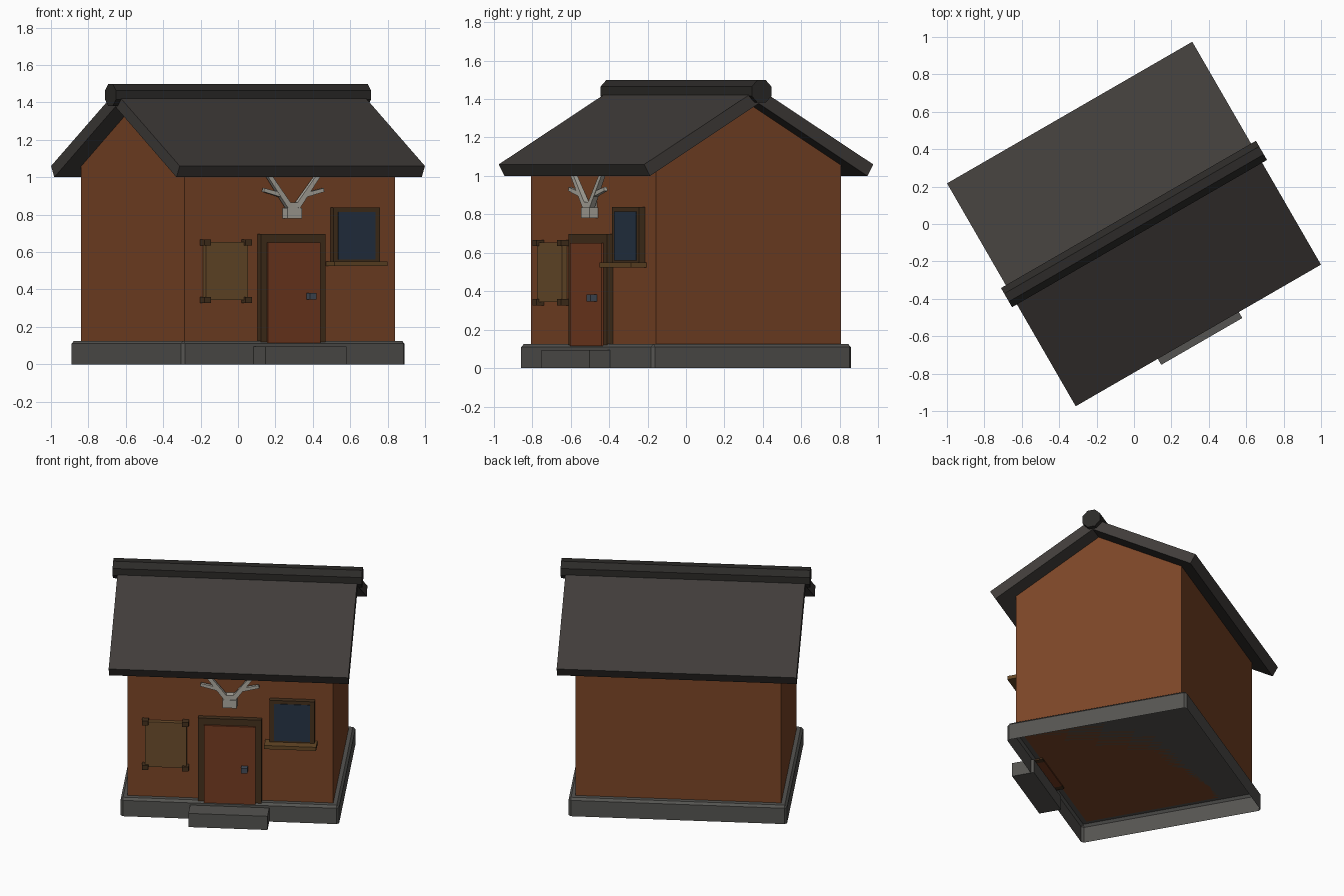
import bpy, bmesh, math
from mathutils import Matrix, Vector

if "Cube" in bpy.data.objects:
    bpy.data.objects.remove(bpy.data.objects["Cube"])

TURN = Matrix.Rotation(math.radians(30), 4, 'Z')  # whole house is turned on the plot

def mat(name, r, g, b):
    m = bpy.data.materials.new(name)
    m.diffuse_color = (r, g, b, 1)
    m.use_nodes = True
    m.node_tree.nodes["Principled BSDF"].inputs["Base Color"].default_value = m.diffuse_color
    return m

BROWN = mat("wall_brown", .20, .06, .02)
DOOR = mat("door_red_brown", .18, .045, .015)
TRIM = mat("dark_wood", .06, .03, .012)
SILL = mat("sill_wood", .13, .065, .02)
BOARD = mat("board_wood", .15, .075, .025)
ROOF = mat("roof_dark", .052, .046, .042)
RIDGE = mat("ridge_dark", .025, .023, .021)
STONE = mat("stone", .09, .088, .082)
GLASS = mat("glass_blue", .02, .035, .06)
METAL = mat("metal", .06, .075, .10)
BONE = mat("bone", .42, .40, .35)

def finish(name, bm, material):
    me = bpy.data.meshes.new(name)
    bm.to_mesh(me)
    bm.free()
    me.materials.append(material)
    ob = bpy.data.objects.new(name, me)
    ob.matrix_world = TURN
    bpy.context.collection.objects.link(ob)
    return ob

def box_mesh(x, y, z):
    bm = bmesh.new()
    bmesh.ops.create_cube(bm, size=1)
    for v in bm.verts:
        v.co = [(lo + hi) / 2 + c * (hi - lo) for c, (lo, hi) in zip(v.co, (x, y, z))]
    return bm

def box(name, x, y, z, material):
    return finish(name, box_mesh(x, y, z), material)

def prism(name, profile, half, material):
    """Extrude a (y, z) profile along x, from -half to half."""
    bm = bmesh.new()
    f = bm.faces.new([bm.verts.new((-half, y, z)) for y, z in profile])
    r = bmesh.ops.extrude_face_region(bm, geom=[f], use_keep_orig=True)
    bmesh.ops.translate(bm, vec=(2 * half, 0, 0),
                        verts=[g for g in r["geom"] if isinstance(g, bmesh.types.BMVert)])
    bmesh.ops.recalc_face_normals(bm, faces=bm.faces)
    return finish(name, bm, material)

def bar(name, a, b, r0, r1, material):
    a, b = Vector(a), Vector(b)
    d = b - a
    bm = bmesh.new()
    bmesh.ops.create_cone(bm, cap_ends=True, segments=4, radius1=r0, radius2=r1, depth=d.length)
    m = Matrix.Translation((a + b) / 2) @ d.to_track_quat('Z', 'Y').to_matrix().to_4x4()
    bmesh.ops.transform(bm, matrix=m @ Matrix.Rotation(math.pi / 4, 4, 'Z'), verts=bm.verts)
    return finish(name, bm, material)

# stone plinth: chamfered, open underneath
bm = box_mesh((-.69, .69), (-.60, .60), (0, .125))
edges = [e for e in bm.edges if max(v.co.z for v in e.verts) > .1]
bmesh.ops.bevel(bm, geom=edges, offset=.015, segments=1, affect='EDGES')
under = [f for f in bm.faces if f.calc_center_median().z < .001]
bmesh.ops.delete(bm, geom=under, context='FACES_ONLY')
finish("plinth", bm, STONE)
box("door_step", (-.25, .25), (-.725, -.58), (0, .095), STONE)

# walls with gables
gable = [(-.555, .125), (.555, .125), (.555, 1.06), (0, 1.38), (-.555, 1.06)]
prism("walls", gable, .65, BROWN)

# roof and octagonal ridge beam
chevron = [(-.688, 1.06), (0, 1.455), (.688, 1.06), (.653, 1.0), (0, 1.377), (-.653, 1.0)]
prism("roof", chevron, .757, ROOF)
angles = [(i + .5) * math.pi / 4 for i in range(8)]
prism("ridge_beam", [(.064 * math.sin(a), 1.44 + .064 * math.cos(a)) for a in angles], .787, RIDGE)

# door
for side, s in (("left", -1), ("right", 1)):
    box(f"door_frame_{side}", sorted((s * .16, s * .2)), (-.59, -.54), (.115, .655), TRIM)
box("door_frame_top", (-.2, .2), (-.59, -.54), (.65, .697), TRIM)
box("door", (-.162, .162), (-.602, -.54), (.115, .652), DOOR)
box("door_handle", (.075, .115), (-.64, -.60), (.347, .382), METAL)

# window
for side, x in (("left", (.25, .283)), ("right", (.502, .535))):
    box(f"window_frame_{side}", x, (-.59, -.54), (.54, .838), TRIM)
box("window_frame_top", (.28, .505), (-.59, -.54), (.81, .838), TRIM)
box("window_frame_bottom", (.28, .505), (-.59, -.54), (.54, .565), TRIM)
box("window_glass", (.278, .507), (-.594, -.54), (.56, .815), GLASS)
box("window_sill", (.222, .55), (-.648, -.54), (.525, .55), SILL)

# notice board with corner clips
box("notice_board", (-.535, -.275), (-.585, -.54), (.343, .655), BOARD)
for i, x in enumerate((-.535, -.28)):
    for j, z in enumerate((.343, .652)):
        box(f"board_clip_{i}{j}", (x - .02, x + .02), (-.602, -.54), (z - .016, z + .016), TRIM)

# antler trophy
box("trophy_base", (-.045, .045), (-.605, -.54), (.78, .835), BONE)
box("trophy_top", (-.033, .033), (-.6, -.54), (.83, .865), BONE)
for side, s in (("left", -1), ("right", 1)):
    bar(f"antler_{side}", (s * .022, -.585, .84), (s * .168, -.59, 1.03), .022, .016, BONE)
    bar(f"antler_tine_{side}", (s * .075, -.587, .905), (s * .185, -.59, .932), .017, .014, BONE)
